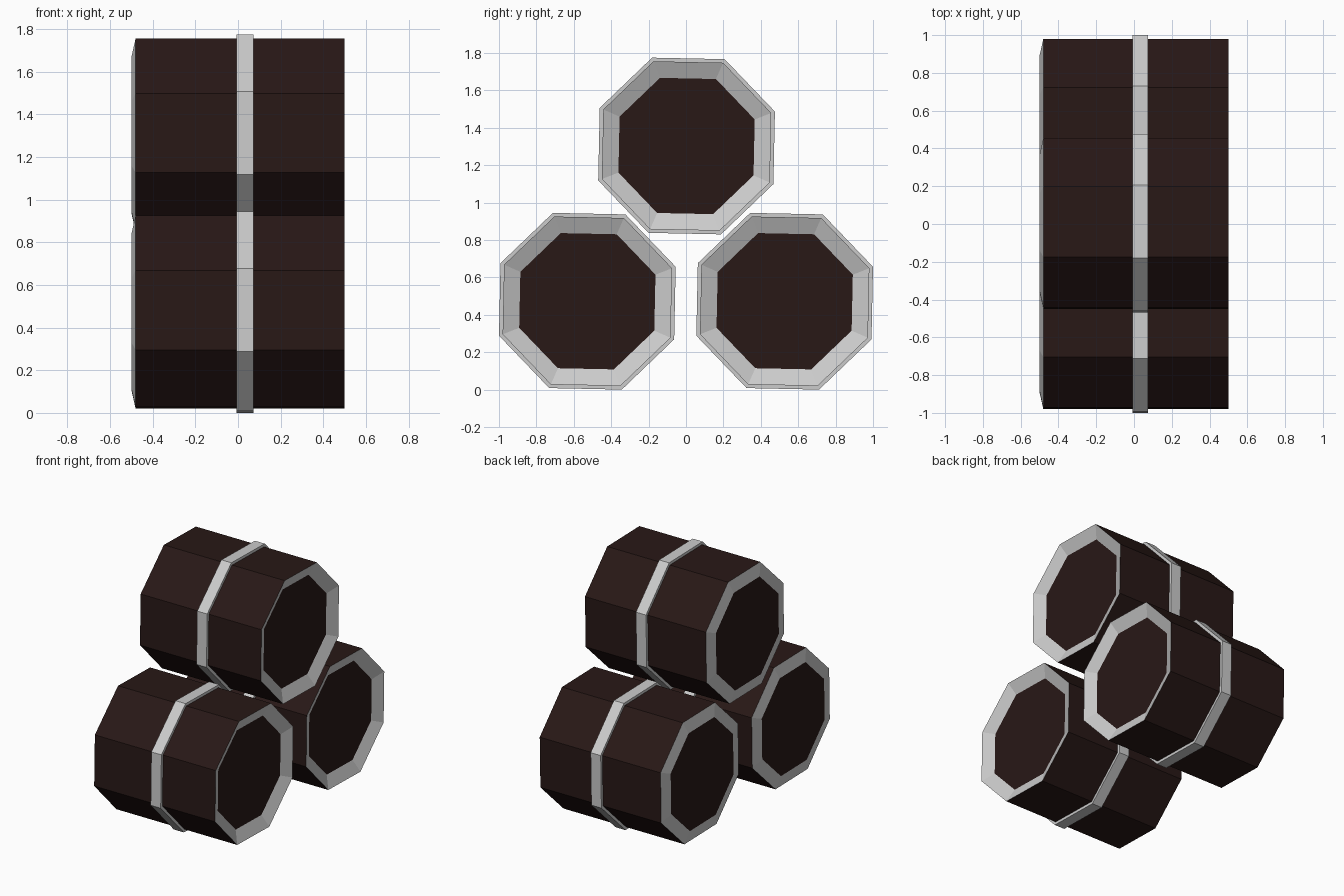
import bpy, bmesh
from math import cos, sin, pi, radians

if "Cube" in bpy.data.objects:
    bpy.data.objects.remove(bpy.data.objects["Cube"])

SIDES = 8
TWIST = radians(-1.2)


def material(name, colour):
    m = bpy.data.materials.new(name)
    m.diffuse_color = colour
    m.use_nodes = True
    m.node_tree.nodes["Principled BSDF"].inputs["Base Color"].default_value = m.diffuse_color
    return m


wood = material("dark_wood", (0.021, 0.009, 0.008, 1))
metal = material("grey_metal", (0.8, 0.8, 0.8, 1))


def lathe_x(name, stations, mats, centre, closed=False):
    """Sweep (x, radius) stations round the x axis; mats gives one slot per strip."""
    bm = bmesh.new()
    rings = []
    for x, r in stations:
        ring = []
        for i in range(SIDES):
            a = 2 * pi * (i + 0.5) / SIDES + TWIST
            ring.append(bm.verts.new((x, r * cos(a), r * sin(a))))
        rings.append(ring)
    pairs = list(zip(rings, rings[1:]))
    if closed:
        pairs.append((rings[-1], rings[0]))
    for (a, b), mat in zip(pairs, mats):
        for i in range(SIDES):
            j = (i + 1) % SIDES
            bm.faces.new((a[i], a[j], b[j], b[i])).material_index = mat
    if not closed:
        bm.faces.new(rings[0])
        bm.faces.new(rings[-1])
    bmesh.ops.recalc_face_normals(bm, faces=bm.faces)
    mesh = bpy.data.meshes.new(name)
    bm.to_mesh(mesh)
    bm.free()
    mesh.materials.append(wood)
    mesh.materials.append(metal)
    obj = bpy.data.objects.new(name, mesh)
    obj.location = centre
    bpy.context.collection.objects.link(obj)
    return obj


# Body: raised lid on the left end, sunken lid on the right end, metal rims
BODY = [(-0.5, 0.391), (-0.48, 0.486), (0.5, 0.486), (0.46, 0.391)]
# Hoop: rectangular section around the middle
HOOP = [(-0.008, 0.48), (-0.008, 0.507), (0.073, 0.507), (0.073, 0.48)]

# Two barrels below, one stacked on top
for label, y, z in (("left", -0.5275, 0.4725),
                    ("right", 0.5275, 0.4725),
                    ("top", 0.003, 1.3025)):
    lathe_x(label + "_barrel", BODY, (1, 0, 1), (0, y, z))
    lathe_x(label + "_hoop", HOOP, (1, 1, 1, 1), (0, y, z), closed=True)
